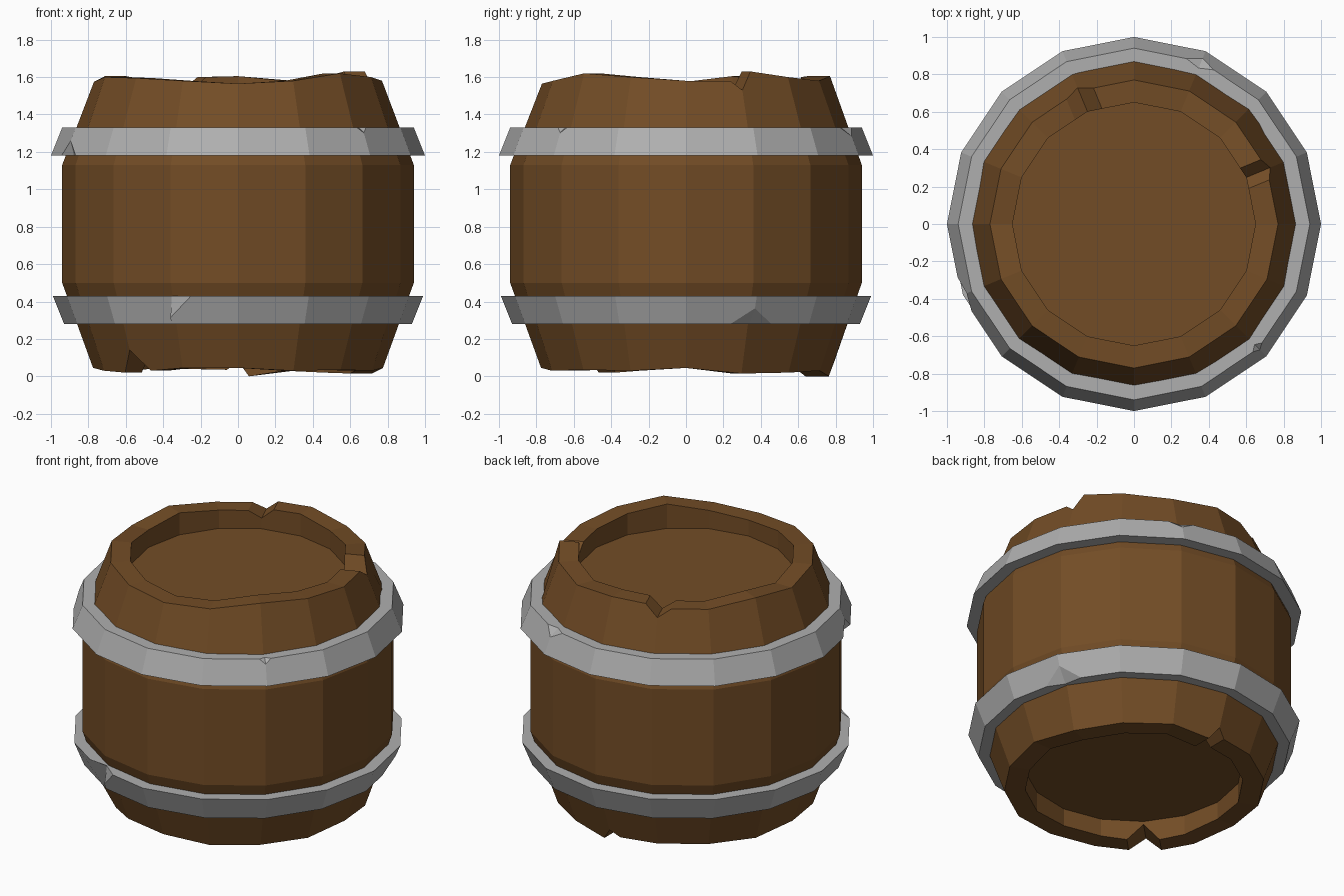
import bpy, bmesh
from math import cos, sin, tau

SIDES = 16
if "Cube" in bpy.data.objects:
    bpy.data.objects.remove(bpy.data.objects["Cube"], do_unlink=True)


def material(name, rgb):
    mat = bpy.data.materials.new(name)
    mat.use_nodes = True
    mat.diffuse_color = (*rgb, 1)
    mat.node_tree.nodes["Principled BSDF"].inputs["Base Color"].default_value = (*rgb, 1)
    return mat


def ring(bm, radius, z):
    """A ring of vertices; z is one height or one height per vertex."""
    heights = z if isinstance(z, list) else [z] * SIDES
    return [bm.verts.new((radius * cos(tau * k / SIDES), radius * sin(tau * k / SIDES), h))
            for k, h in enumerate(heights)]


def bridge(bm, lower, upper):
    for k in range(SIDES):
        n = (k + 1) % SIDES
        bm.faces.new((lower[k], lower[n], upper[n], upper[k]))


def split(bm, start, end, distance):
    edge = bm.edges.get((start, end))
    return bmesh.utils.edge_split(edge, start, distance / edge.calc_length())[1]


def push(vert, factor):
    vert.co.x *= factor
    vert.co.y *= factor


def notch(bm, outer, inner, k, depth_z, side_z, width):
    """V-shaped break across the rim at corner k."""
    for j, z in zip((k - 1, (k + 1) % SIDES), side_z):
        pair = [split(bm, loop[k], loop[j], width) for loop in (outer, inner)]
        for v in pair:
            v.co.z = z
        bmesh.ops.connect_vert_pair(bm, verts=pair)
    drop = abs(outer[k].co.z - depth_z)
    push(outer[k], 1 + 0.47 * drop)
    outer[k].co.z = inner[k].co.z = depth_z


def chip(bm, edge_ring, other_ring, k, width, height, factor):
    """Triangular dent in a hoop edge at corner k."""
    corner = edge_ring[k]
    sides = [split(bm, corner, edge_ring[j], width) for j in (k - 1, (k + 1) % SIDES)]
    tip = split(bm, corner, other_ring[k], height)
    for v in sides:
        bmesh.ops.connect_vert_pair(bm, verts=[v, tip])
    push(corner, factor)


def finish(bm, name, mat):
    bmesh.ops.recalc_face_normals(bm, faces=bm.faces)
    mesh = bpy.data.meshes.new(name)
    bm.to_mesh(mesh)
    bm.free()
    mesh.materials.append(mat)
    bpy.context.collection.objects.link(bpy.data.objects.new(name, mesh))


wood = material("brown wood", (0.17, 0.073, 0.019))
metal = material("grey metal", (0.43, 0.43, 0.43))

# Barrel body with uneven rims and recessed ends
top = [1.58, 1.58, 1.6, 1.58, 1.605, 1.58, 1.58, 1.605,
       1.575, 1.6, 1.595, 1.58, 1.565, 1.58, 1.62, 1.6]
bottom = [0.045, 0.015, 0.02, 0.03, 0.03, 0.04, 0.04, 0.03,
          0.045, 0.03, 0.02, 0.045, 0.045, 0.03, 0.035, 0.03]
bm = bmesh.new()
rings = [ring(bm, r, z) for r, z in (
    (0.65, 0.16), (0.65, bottom), (0.775, bottom), (0.94, 0.5),
    (0.94, 1.13), (0.77, top), (0.65, top), (0.65, 1.46))]
for a, b in zip(rings, rings[1:]):
    bridge(bm, a, b)
bm.faces.new(rings[0])
bm.faces.new(rings[-1])
notch(bm, rings[5], rings[6], 1, 1.53, (1.58, 1.63), 0.06)
notch(bm, rings[5], rings[6], 5, 1.53, (1.6, 1.58), 0.08)
notch(bm, rings[2], rings[1], 4, 0.08, (0.0, 0.035), 0.06)
notch(bm, rings[2], rings[1], 10, 0.14, (0.02, 0.03), 0.1)
finish(bm, "barrel_body", wood)

# Hoops: corner, which edge is dented, width, height, inward push
hoops = {
    "upper_hoop": ((1.0, 1.18), (0.94, 1.33), 0.83,
                   [(9, 0, 0.1, 0.085, 0.95), (14, 1, 0.035, 0.03, 0.97), (3, 1, 0.08, 0.05, 0.96)]),
    "lower_hoop": ((0.93, 0.28), (0.99, 0.43), 0.83,
                   [(11, 1, 0.13, 0.125, 0.935), (1, 0, 0.12, 0.09, 0.95)]),
}
for name, (low, high, inside, dents) in hoops.items():
    bm = bmesh.new()
    edges = [ring(bm, *low), ring(bm, *high)]
    loop = edges + [ring(bm, inside, high[1]), ring(bm, inside, low[1])]
    for i in range(4):
        bridge(bm, loop[i], loop[(i + 1) % 4])
    for k, side, width, height, factor in dents:
        chip(bm, edges[side], edges[1 - side], k, width, height, factor)
    finish(bm, name, metal)
